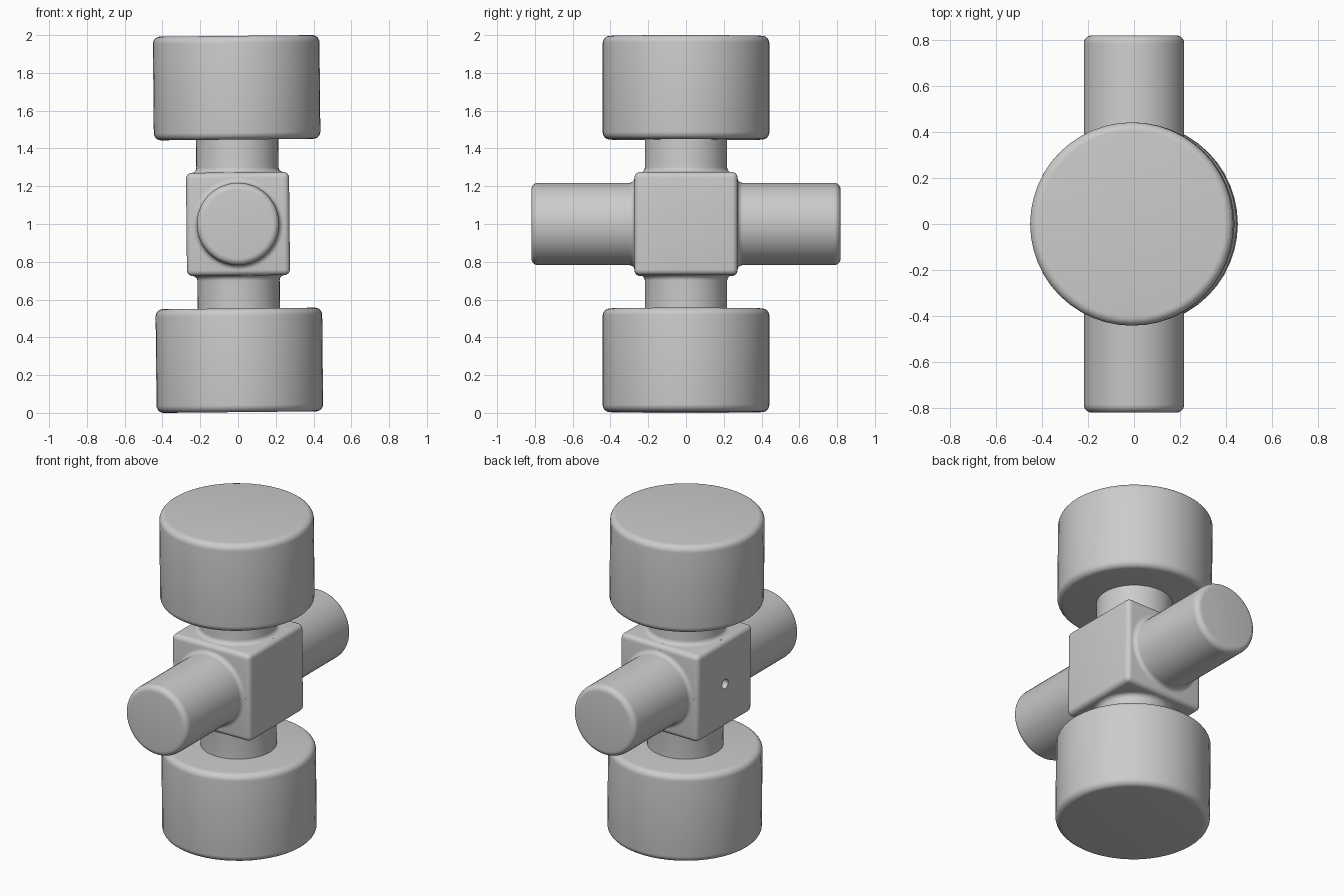
import bpy, bmesh
from math import pi, sin, cos, radians
from mathutils import Matrix, Vector

if "Cube" in bpy.data.objects:
    bpy.data.objects.remove(bpy.data.objects["Cube"])

grey = bpy.data.materials.new("plain_grey")
grey.use_nodes = True
COLOUR = (0.6, 0.6, 0.6, 1)
grey.diffuse_color = COLOUR
grey.node_tree.nodes["Principled BSDF"].inputs["Base Color"].default_value = COLOUR

# The whole figure leans very slightly about the y axis
POSE = Matrix.Translation((0, 0, 1)) @ Matrix.Rotation(-0.01, 4, 'Y')
HALF = 0.273      # half width of the central block
ROD = 0.218       # radius of arms and necks
FILLET = 0.027


def finish(name, bm, turn=Matrix.Identity(4)):
    bmesh.ops.recalc_face_normals(bm, faces=bm.faces)
    mesh = bpy.data.meshes.new(name)
    bm.to_mesh(mesh)
    bm.free()
    obj = bpy.data.objects.new(name, mesh)
    bpy.context.collection.objects.link(obj)
    mesh.materials.append(grey)
    obj.matrix_world = POSE @ turn
    return obj


def smooth(obj):
    bpy.ops.object.select_all(action='DESELECT')
    obj.select_set(True)
    bpy.context.view_layer.objects.active = obj
    bpy.ops.object.shade_smooth_by_angle(angle=radians(35))


def arc(r, z, size, start, steps=6):
    """Quarter circle of profile points around (r, z)."""
    return [(r + size * cos(start + pi / 2 * i / steps),
             z + size * sin(start + pi / 2 * i / steps)) for i in range(steps + 1)]


def lathe(name, profile, turn):
    bm = bmesh.new()
    verts = [bm.verts.new((r, 0, z)) for r, z in profile]
    edges = [bm.edges.new(pair) for pair in zip(verts, verts[1:])]
    bmesh.ops.spin(bm, geom=verts + edges, cent=(0, 0, 0), axis=(0, 0, 1),
                   angle=2 * pi, steps=48)
    bmesh.ops.remove_doubles(bm, verts=bm.verts, dist=0.0001)
    smooth(finish(name, bm, turn))


# Central block with rounded edges and a small blind hole in its right face
bm = bmesh.new()
bmesh.ops.create_cube(bm, size=2 * HALF)
block = finish("central_block", bm)
bevel = block.modifiers.new("rounding", 'BEVEL')
bevel.width = 0.03
bevel.segments = 5

bm = bmesh.new()
bmesh.ops.create_cone(bm, cap_ends=True, segments=24, radius1=0.03, radius2=0.03, depth=0.3)
cutter = finish("hole_cutter", bm, Matrix.Translation((-HALF, 0, 0)) @ Matrix.Rotation(pi / 2, 4, 'Y'))
cutter.hide_render = True
cut = block.modifiers.new("hole", 'BOOLEAN')
cut.object = cutter
cut.operation = 'DIFFERENCE'
cut.solver = 'EXACT'
bpy.context.view_layer.objects.active = block
for modifier in ("rounding", "hole"):
    bpy.ops.object.modifier_apply(modifier=modifier)
bpy.data.objects.remove(cutter)
smooth(block)

# Rod root: flares out where it meets the block
root = [(ROD + FILLET, HALF - 0.02)] + arc(ROD + FILLET, HALF + FILLET, FILLET, pi / 2)[::-1]
flare = [(ROD + FILLET, HALF - 0.02)] + [
    (ROD + FILLET - FILLET * sin(pi / 2 * i / 6), HALF + FILLET - FILLET * cos(pi / 2 * i / 6))
    for i in range(7)]

# Horizontal arms with rounded ends
TIP, ROUND = 0.818, 0.035
arm = flare + arc(ROD - ROUND, TIP - ROUND, ROUND, 0) + [(0, TIP)]
lathe("front_arm", arm, Matrix.Rotation(pi / 2, 4, 'X'))
lathe("back_arm", arm, Matrix.Rotation(-pi / 2, 4, 'X'))

# Vertical necks and the large drum at each end
LOW, HIGH, DRUM, EDGE = 0.447, 0.996, 0.441, 0.038
neck = flare + [(ROD, LOW + 0.02)]
drum = ([(0, LOW)] + arc(DRUM - EDGE, LOW + EDGE, EDGE, -pi / 2)
        + arc(DRUM - EDGE, HIGH - EDGE, EDGE, 0) + [(0, HIGH)])
for side, turn in (("top", Matrix.Identity(4)), ("bottom", Matrix.Rotation(pi, 4, 'Y'))):
    lathe(side + "_neck", neck, turn)
    lathe(side + "_drum", drum, turn)
